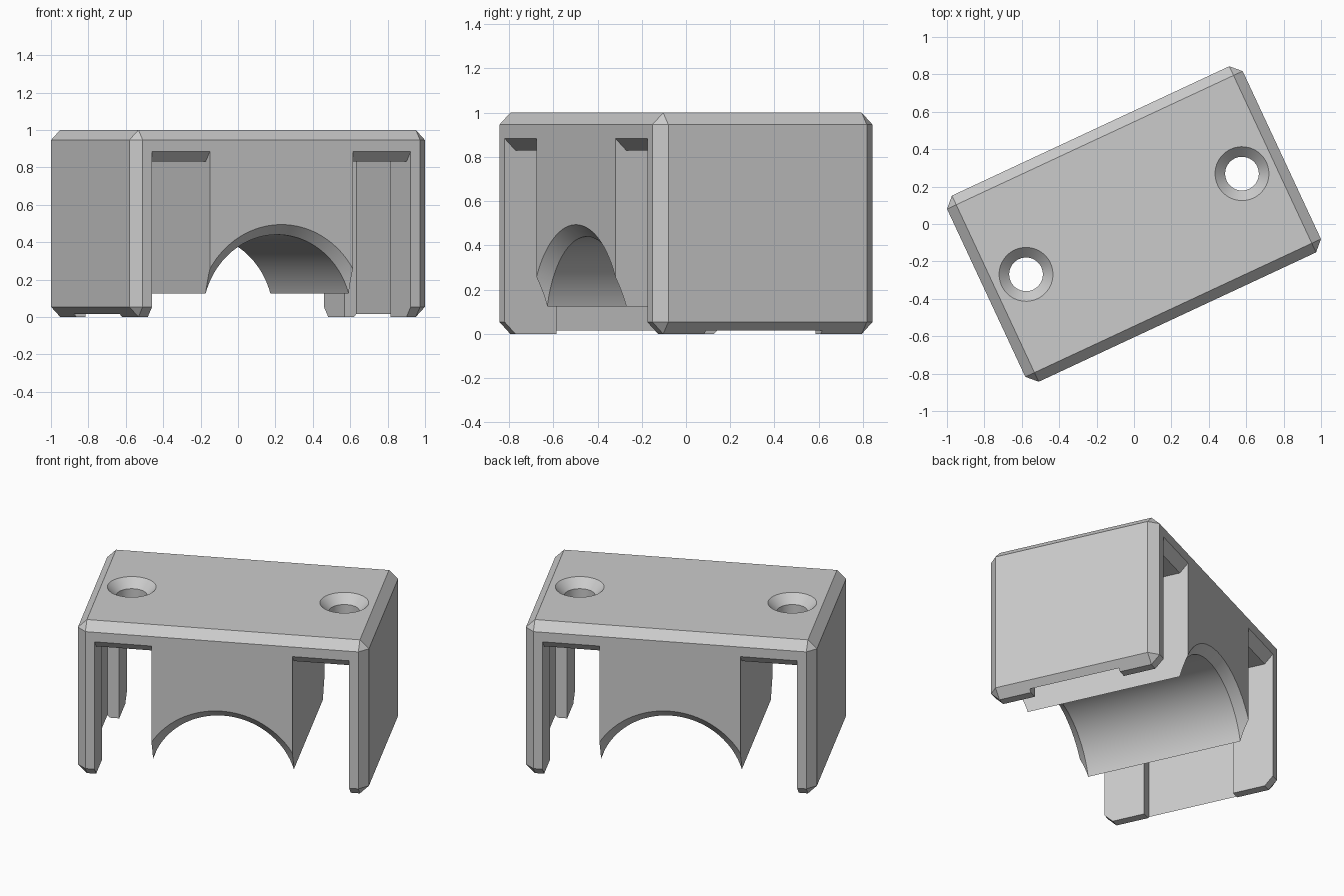
import bpy, bmesh, math
from mathutils import Matrix, Vector

old = bpy.data.objects.get("Cube")
if old:
    bpy.data.objects.remove(old, do_unlink=True)

TURN = math.radians(25)
HALF_LEN, HALF_WID, HEIGHT = 0.872, 0.549, 1.0
CHAMFER = 0.054
BLOCK, WALL, POCKET = 0.422, 0.763, 0.834   # distances from the middle along the length
CEILING = 0.83
BORE, HOLE, HOLE_POS = 0.44, 0.09, 0.637


def make_object(name, bm):
    bmesh.ops.recalc_face_normals(bm, faces=bm.faces)
    mesh = bpy.data.meshes.new(name)
    bm.to_mesh(mesh)
    bm.free()
    obj = bpy.data.objects.new(name, mesh)
    bpy.context.collection.objects.link(obj)
    return obj


def box(name, size, centre):
    bm = bmesh.new()
    bmesh.ops.create_cube(bm, size=1)
    bmesh.ops.scale(bm, vec=size, verts=bm.verts)
    bmesh.ops.translate(bm, vec=centre, verts=bm.verts)
    return make_object(name, bm)


def extrude_x(name, profile, x0, x1):
    """Prism from a (y, z) outline between two x positions."""
    bm = bmesh.new()
    face = bm.faces.new([bm.verts.new((x0, y, z)) for y, z in profile])
    new = bmesh.ops.extrude_face_region(bm, geom=[face])["geom"]
    verts = [g for g in new if isinstance(g, bmesh.types.BMVert)]
    bmesh.ops.translate(bm, vec=(x1 - x0, 0, 0), verts=verts)
    return make_object(name, bm)


def lathe(name, profile, matrix, steps):
    """Solid of revolution about z from (radius, height) pairs, capped at both ends."""
    bm = bmesh.new()
    rings = []
    for r, h in profile:
        ring = []
        for i in range(steps):
            a = math.tau * i / steps
            ring.append(bm.verts.new(matrix @ Vector((r * math.cos(a), r * math.sin(a), h))))
        rings.append(ring)
    for a, b in zip(rings, rings[1:]):
        for i in range(steps):
            j = (i + 1) % steps
            bm.faces.new((a[i], a[j], b[j], b[i]))
    bm.faces.new(rings[0])
    bm.faces.new(rings[-1])
    return make_object(name, bm)


# Chamfered outer body
cover = box("cover", (HALF_LEN * 2, HALF_WID * 2, HEIGHT), (0, 0, HEIGHT / 2))
bm = bmesh.new()
bm.from_mesh(cover.data)
bmesh.ops.bevel(bm, geom=bm.edges[:], offset=CHAMFER, segments=1, affect='EDGES')
bm.to_mesh(cover.data)
bm.free()

cutters = []

# Through slots with flared ceilings, wall pockets and countersunk screw holes
out = 0.1
flare = HALF_WID - CHAMFER
outline = [(-flare - out, -out), (-flare - out, CEILING + out), (-flare, CEILING),
           (flare, CEILING), (flare + out, CEILING + out), (flare + out, -out)]
screw = [(HOLE, 0.7), (HOLE, HEIGHT - CHAMFER), (HOLE + CHAMFER + out, HEIGHT + out)]
for side in (-1, 1):
    cutters.append(extrude_x("slot_cutter", outline, side * BLOCK, side * WALL))
    depth = POCKET - 0.6
    cutters.append(box("pocket_cutter", (depth, 0.58, CEILING + out),
                       (side * (0.6 + depth / 2), 0, (CEILING - out) / 2)))
    cutters.append(lathe("screw_cutter", screw, Matrix.Translation((side * HOLE_POS, 0, 0)), 64))

# Round saddle under the centre block, flared at both mouths
saddle = [(BORE + out, -flare - out), (BORE, -flare), (BORE, flare), (BORE + out, flare + out)]
cutters.append(lathe("saddle_cutter", saddle, Matrix.Rotation(math.pi / 2, 4, 'X'), 128))

# Cut the body
bpy.context.view_layer.objects.active = cover
for cutter in cutters:
    cutter.hide_render = True
    mod = cover.modifiers.new(cutter.name, 'BOOLEAN')
    mod.operation = 'DIFFERENCE'
    mod.solver = 'EXACT'
    mod.object = cutter
    bpy.ops.object.modifier_apply(modifier=mod.name)
for cutter in cutters:
    bpy.data.objects.remove(cutter, do_unlink=True)

# Single grey finish
grey = bpy.data.materials.new("plain_grey")
grey.use_nodes = True
colour = (0.6, 0.6, 0.6, 1)
grey.diffuse_color = colour
grey.node_tree.nodes["Principled BSDF"].inputs["Base Color"].default_value = colour
cover.data.materials.clear()
cover.data.materials.append(grey)
for p in cover.data.polygons:
    p.material_index = 0

# Smooth round cuts, crisp chamfers, turned to its resting angle
cover.data.transform(Matrix.Rotation(TURN, 4, 'Z'))
bpy.ops.object.select_all(action='DESELECT')
cover.select_set(True)
bpy.ops.object.shade_smooth_by_angle(angle=math.radians(25))
